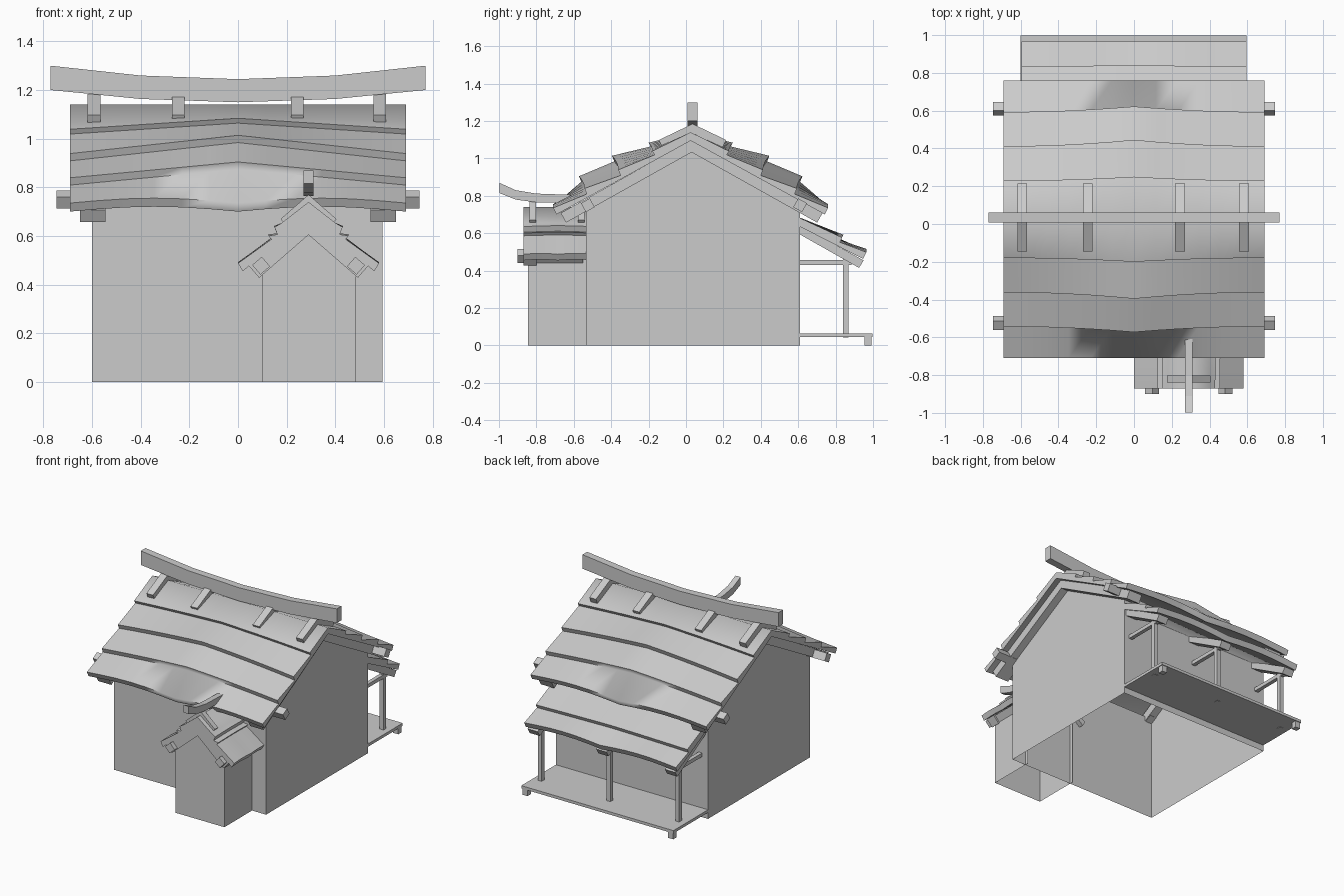
import bpy, bmesh, math

old = bpy.data.objects.get("Cube")
if old:
    bpy.data.objects.remove(old, do_unlink=True)

grey = bpy.data.materials.new("plain_grey")
grey.use_nodes = True
grey.diffuse_color = (0.6, 0.6, 0.6, 1)
grey.node_tree.nodes["Principled BSDF"].inputs["Base Color"].default_value = (0.6, 0.6, 0.6, 1)

RIDGE_Y = 0.03    # main ridge line
PORCH_X = 0.29    # entrance ridge line


def loft(name, sections, smooth=False):
    """Skin a row of matching closed sections and cap both ends."""
    bm = bmesh.new()
    rings = [[bm.verts.new(p) for p in s] for s in sections]
    n = len(rings[0])
    for r, q in zip(rings, rings[1:]):
        for i in range(n):
            bm.faces.new((r[i], r[(i + 1) % n], q[(i + 1) % n], q[i]))
    bm.faces.new(rings[0])
    bm.faces.new(rings[-1][::-1])
    bmesh.ops.recalc_face_normals(bm, faces=bm.faces)
    mesh = bpy.data.meshes.new(name)
    bm.to_mesh(mesh)
    bm.free()
    mesh.materials.append(grey)
    ob = bpy.data.objects.new(name, mesh)
    bpy.context.collection.objects.link(ob)
    if smooth:
        bpy.ops.object.select_all(action='DESELECT')
        ob.select_set(True)
        bpy.context.view_layer.objects.active = ob
        bpy.ops.object.shade_smooth_by_angle(angle=math.radians(80))
    return ob


def along(axis, c, a, z):
    return (c, a, z) if axis == 'x' else (a, c, z)


def prism(name, profile, axis, c0, c1):
    """Extrude an (across, z) outline along an axis."""
    return loft(name, [[along(axis, c, a, z) for a, z in profile] for c in (c0, c1)])


def box(name, x0, x1, y0, y1, z0, z1):
    return prism(name, [(y0, z0), (y1, z0), (y1, z1), (y0, z1)], 'x', x0, x1)


def wall_shell(name, mid, half0, half1, eave, apex, axis, c0, c1, open_back=False):
    """Gabled walls only: no floor, no ceiling and optionally no back."""
    outline = [(mid - half0, 0), (mid + half1, 0), (mid + half1, eave), (mid, apex),
               (mid - half0, eave)]
    ob = prism(name, outline, axis, c0, c1)
    bm = bmesh.new()
    bm.from_mesh(ob.data)
    drop = [f for f in bm.faces if abs(f.normal.z) > 0.1 or (open_back and f.normal.y > 0.9)]
    bmesh.ops.delete(bm, geom=drop, context='FACES')
    bm.to_mesh(ob.data)
    bm.free()


def chevron(mid, z, reach, slope, thick):
    """Upside-down V outline with square-cut feet."""
    s = thick * slope / (1 + slope * slope)
    low = reach - s
    left = [(mid - low, z - thick - slope * low), (mid - reach, z - slope * reach)]
    right = [(2 * mid - a, h) for a, h in left[::-1]]
    return left + [(mid, z)] + right + [(mid, z - thick)]


def tilted(a, z, size, slope):
    """Square outline turned to follow a slope."""
    t = math.atan(slope) + math.pi / 4
    r = size / math.sqrt(2)
    return [(a + r * math.cos(t + k * math.pi / 2), z + r * math.sin(t + k * math.pi / 2))
            for k in range(4)]


def tiled_roof(name, axis, c0, c1, mid, z, slope, thick, rows, wave, sides=(-1, 1)):
    """Stepped courses; each row is (reach, end lift, middle lift, drop under lip)."""
    sections = []
    count = 12
    for i in range(count + 1):
        t = 2 * i / count - 1
        w = 1 - abs(t)
        ripple = wave * math.sin(math.pi * abs(t))

        def half(side):
            pts = []
            for reach, lift, bulge, drop in rows:
                d = reach + 0.45 * bulge * w ** 2
                h = z - slope * reach + lift + bulge * w
                if reach == rows[-1][0]:
                    h += ripple
                pts.append((mid + side * d, h))
                if drop:
                    pts.append((mid + side * (d - 0.012), h - drop))
            end = rows[-1][0] - thick * 0.4
            pts.append((mid + side * end, z - thick - slope * end + ripple))
            return pts

        if len(sides) == 2:
            outline = half(-1)[::-1] + [(mid, z)] + half(1) + [(mid, z - thick)]
        else:
            outline = [(mid, z)] + half(1) + [(mid, z - thick)]
        c = c0 + (c1 - c0) * i / count
        sections.append([along(axis, c, a, h) for a, h in outline])
    return loft(name, sections, True)


def curved_beam(name, axis, mid, width, path):
    """Ridge beam through (position, bottom, top) points."""
    return loft(name, [[along(axis, c, mid + s * width / 2, h)
                        for s, h in ((-1, lo), (1, lo), (1, hi), (-1, hi))]
                       for c, lo, hi in path])


# Main house body, open underneath
wall_shell("house_walls", RIDGE_Y, 0.565, 0.58, 0.75, 1.07, 'x', -0.6, 0.595)

# Main roof, gable rafters and purlin ends
tiled_roof("main_roof", 'x', -0.69, 0.69, 0.025, 1.14, 0.55, 0.045,
           [(0.205, 0.012, 0.045, 0.02), (0.387, 0.012, 0.075, 0.03),
            (0.568, 0.012, 0.065, 0.03), (0.735, 0, 0, 0)], 0.02)
for side, label in ((1, "left"), (-1, "right")):
    prism(f"gable_rafter_{label}", chevron(RIDGE_Y, 1.10, 0.70, 0.56, 0.067),
          'x', side * 0.545, side * 0.65)
    for y, s, place in ((-0.525, 0.56, "front"), (0.61, -0.56, "back")):
        prism(f"purlin_end_{place}_{label}", tilted(y, 0.75, 0.054, s),
              'x', side * 0.55, side * 0.747)

# Curved ridge beam and its saddles
curved_beam("ridge_beam", 'x', 0.035, 0.052,
            [(x, 1.15 + 0.085 * x * x, 1.245 + 0.093 * x * x)
             for x in (-0.77, -0.4, 0, 0.4, 0.77)])
for i, x in enumerate((-0.592, -0.245, 0.243, 0.583)):
    prism(f"ridge_saddle_{i + 1}", chevron(0.035, 1.185, 0.18, 0.48, 0.05),
          'x', x - 0.026, x + 0.026)

# Entrance: walls, roof, front rafters, purlin ends
wall_shell("entrance_walls", PORCH_X, 0.19, 0.195, 0.47, 0.63, 'y', -0.845, -0.51, True)
tiled_roof("entrance_roof", 'y', -0.87, -0.5, PORCH_X, 0.74, 0.87, 0.05,
           [(0.11, 0.01, 0, 0), (0.14, 0.018, 0.005, 0.03),
            (0.165, 0.005, 0.005, 0.015), (0.29, 0, 0, 0)], 0.005)
prism("entrance_rafter", chevron(PORCH_X, 0.69, 0.245, 0.87, 0.085), 'y', -0.868, -0.80)
for side, label in ((1, "left"), (-1, "right")):
    prism(f"entrance_purlin_{label}", tilted(PORCH_X + side * 0.195, 0.478, 0.052, -side * 0.87),
          'y', -0.90, -0.55)
curved_beam("entrance_ridge", 'y', PORCH_X, 0.04,
            [(-0.998, 0.815, 0.87), (-0.91, 0.78, 0.83), (-0.8, 0.765, 0.812),
             (-0.6, 0.765, 0.805)])
for y, label in ((-0.82, "front"), (-0.56, "back")):
    prism(f"entrance_saddle_{label}", chevron(PORCH_X, 0.77, 0.115, 0.87, 0.05),
          'y', y - 0.018, y + 0.018)

# Veranda roof on the back
tiled_roof("veranda_roof", 'x', -0.595, 0.595, 0.58, 0.695, 0.51, 0.045,
           [(0.255, 0.012, 0.015, 0.025), (0.385, 0, 0, 0)], 0.018, sides=(1,))

# Veranda rafters, tie beams and posts
for x, label in ((-0.54, "right"), (0, "middle"), (0.54, "left")):
    prism(f"veranda_rafter_{label}",
          [(0.58, 0.61), (0.925, 0.415), (0.95, 0.455), (0.58, 0.66)], 'x', x - 0.04, x + 0.04)
    box(f"veranda_tie_{label}", x - 0.014, x + 0.014, 0.6, 0.885, 0.43, 0.456)
    box(f"veranda_post_{label}", x - 0.015, x + 0.015, 0.84, 0.87, 0.043, 0.5)

# Veranda floor and feet
box("veranda_floor", -0.6, 0.595, 0.608, 0.998, 0.045, 0.065)
for x, label in ((-0.575, "right"), (0.57, "left")):
    box(f"veranda_foot_{label}", x - 0.02, x + 0.02, 0.955, 0.993, 0, 0.05)
